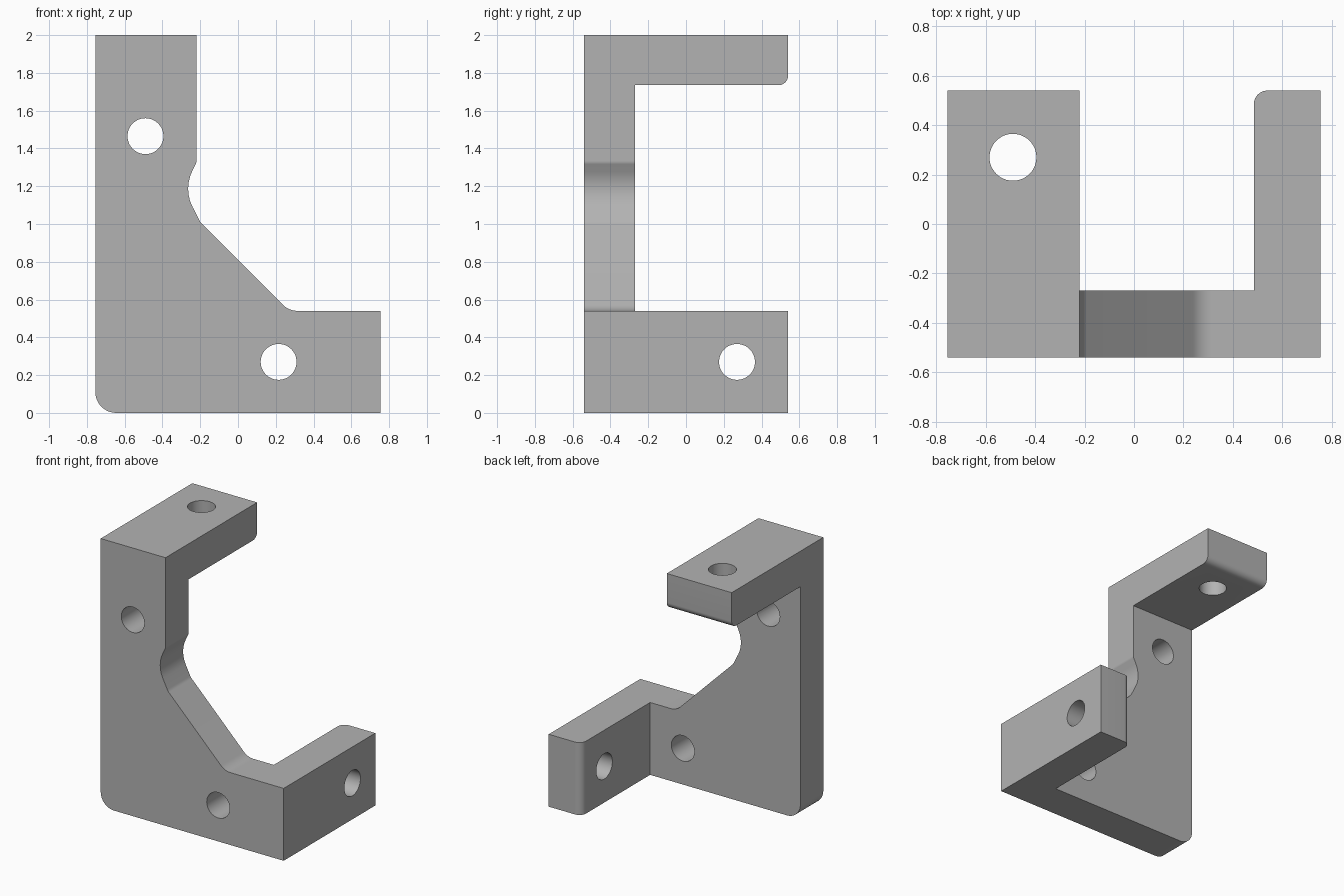
import bpy
import bmesh
import math
from mathutils import Vector, Matrix

old = bpy.data.objects.get("Cube")
if old:
    bpy.data.objects.remove(old, do_unlink=True)

# Overall sizes
W, D, H = 0.755, 0.54, 2.0      # half width, half depth, height
T = 0.27                        # wall thickness
HOLE = 0.095                    # hole radius

grey = bpy.data.materials.new("plain grey")
grey.use_nodes = True
colour = (0.45, 0.45, 0.45, 1)
grey.diffuse_color = colour
grey.node_tree.nodes["Principled BSDF"].inputs["Base Color"].default_value = colour


def rounded(corners, steps=10):
    """Outline from (u, v, radius) corners, with arcs at the rounded ones."""
    out = []
    for i, (u, v, r) in enumerate(corners):
        p = Vector((u, v))
        if r == 0:
            out.append(p)
            continue
        a = (Vector(corners[i - 1][:2]) - p).normalized()
        b = (Vector(corners[(i + 1) % len(corners)][:2]) - p).normalized()
        half = a.angle(b) / 2
        centre = p + (a + b).normalized() * r / math.sin(half)
        start = p + a * r / math.tan(half) - centre
        end = p + b * r / math.tan(half) - centre
        sweep = start.angle_signed(end)
        for k in range(steps + 1):
            out.append(centre + Matrix.Rotation(-sweep * k / steps, 2) @ start)
    return out


def prism(name, outline, place, lo, hi):
    """Extrude an outline from lo to hi; place maps (u, v, w) to x, y, z."""
    bm = bmesh.new()
    low = [bm.verts.new(place(p.x, p.y, lo)) for p in outline]
    high = [bm.verts.new(place(p.x, p.y, hi)) for p in outline]
    bm.faces.new(low)
    bm.faces.new(high)
    for i in range(len(low)):
        bm.faces.new((low[i - 1], low[i], high[i], high[i - 1]))
    bmesh.ops.recalc_face_normals(bm, faces=bm.faces)
    mesh = bpy.data.meshes.new(name)
    bm.to_mesh(mesh)
    bm.free()
    mesh.materials.append(grey)
    obj = bpy.data.objects.new(name, mesh)
    bpy.context.collection.objects.link(obj)
    return obj


def along_x(u, v, w): return (w, u, v)
def along_y(u, v, w): return (u, w, v)
def along_z(u, v, w): return (u, v, w)


def combine(target, other, operation):
    """Apply a boolean and remove the tool object."""
    mod = target.modifiers.new(operation.lower(), "BOOLEAN")
    mod.operation, mod.object, mod.solver = operation, other, "EXACT"
    bpy.context.view_layer.objects.active = target
    bpy.ops.object.modifier_apply(modifier=mod.name)
    bpy.data.objects.remove(other, do_unlink=True)


# Front plate with the notched diagonal edge
plate = rounded([
    (-W, 0, 0.11), (W, 0, 0), (W, 2 * T, 0), (T, 2 * T, 0.11),
    (-0.2, 1.01, 0.07), (-0.288, 1.185, 0.21), (-0.22, 1.325, 0.04),
    (-0.22, H, 0), (-W, H, 0)])
bracket = prism("bracket", plate, along_y, -D, T - D)

# Upper arm, rounded on its lower rear edge
upper = rounded([(-D, H - T + 0.005, 0), (D, H - T + 0.005, 0.05), (D, H, 0), (-D, H, 0)])
combine(bracket, prism("upper_arm", upper, along_x, -W, -0.22), "UNION")

# Side arm, rounded on its inner rear edge
side = rounded([(W - T, -D, 0), (W, -D, 0), (W, D, 0), (W - T, D, 0.055)])
combine(bracket, prism("side_arm", side, along_z, 0, 2 * T), "UNION")

# Screw holes: two through the plate, one through each arm
for u, v, place, lo, hi in (
        (-0.49, 1.465, along_y, -0.6, -0.2),
        (0.215, T, along_y, -0.6, -0.2),
        (-0.49, T, along_z, 1.6, 2.1),
        (T, T, along_x, 0.4, 0.85)):
    ring = [Vector((u + HOLE * math.cos(a), v + HOLE * math.sin(a)))
            for a in (math.tau * k / 48 for k in range(48))]
    cutter = prism("hole_cutter", ring, place, lo, hi)
    cutter.hide_render = True
    combine(bracket, cutter, "DIFFERENCE")

# Smooth arcs, sharp edges
bpy.ops.object.select_all(action="DESELECT")
bracket.select_set(True)
bpy.context.view_layer.objects.active = bracket
bpy.ops.object.shade_smooth_by_angle(angle=math.radians(30))
